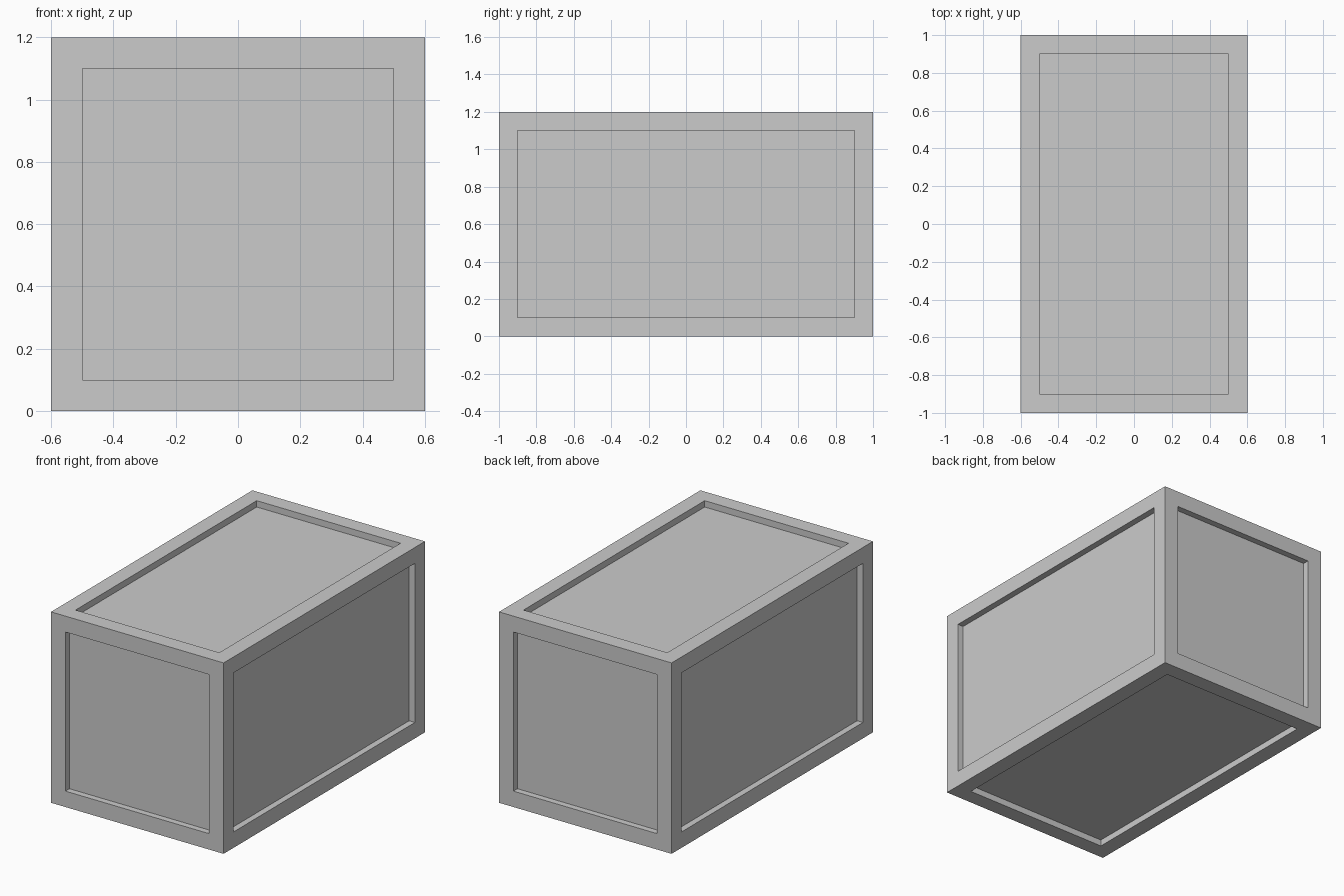
import bpy
import bmesh
from mathutils import Vector

SIZE = Vector((1.2, 2.0, 1.2))
BORDER = 0.1
RECESS = 0.04

default = bpy.data.objects.get("Cube")
if default:
    bpy.data.objects.remove(default, do_unlink=True)

# Plain grey finish
grey = bpy.data.materials.new("light_grey")
grey.use_nodes = True
colour = (0.6, 0.6, 0.6, 1)
grey.diffuse_color = colour
grey.node_tree.nodes["Principled BSDF"].inputs["Base Color"].default_value = colour

# Box body standing on the ground
bm = bmesh.new()
bmesh.ops.create_cube(bm, size=1)
bmesh.ops.scale(bm, vec=SIZE, verts=bm.verts)
bmesh.ops.translate(bm, vec=(0, 0, SIZE.z / 2), verts=bm.verts)

# Recessed panel on every side, with straight reveals
panels = list(bm.faces)
bmesh.ops.inset_individual(bm, faces=panels, thickness=BORDER, use_even_offset=True)
for panel in panels:
    inward = -panel.normal.copy()
    floor = bmesh.ops.extrude_discrete_faces(bm, faces=[panel])["faces"][0]
    bmesh.ops.translate(bm, vec=inward * RECESS, verts=floor.verts)
bmesh.ops.recalc_face_normals(bm, faces=bm.faces)

mesh = bpy.data.meshes.new("panelled_box")
bm.to_mesh(mesh)
bm.free()
mesh.materials.append(grey)
box = bpy.data.objects.new("panelled_box", mesh)
bpy.context.collection.objects.link(box)
